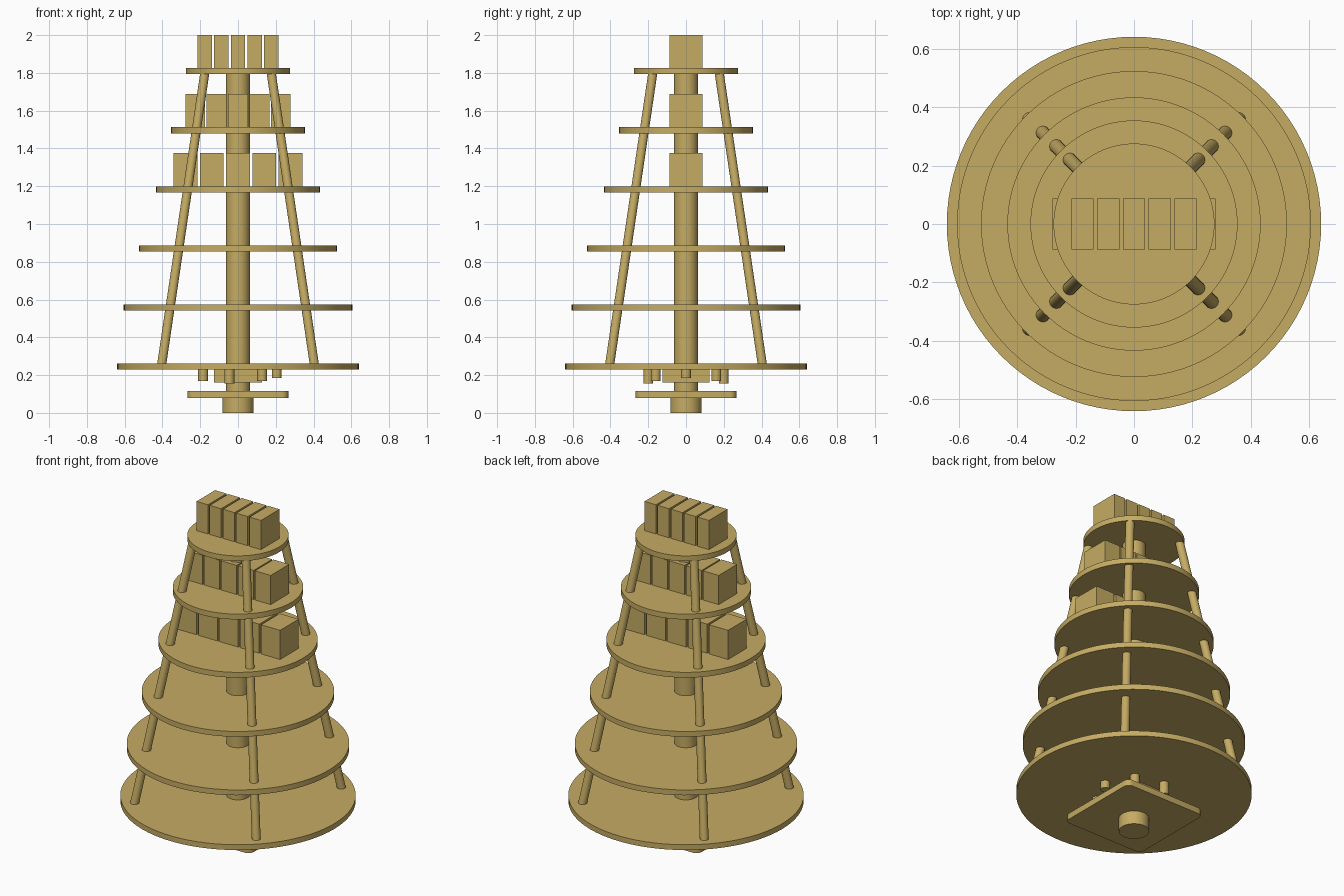
import bpy, bmesh, math
from mathutils import Vector

if "Cube" in bpy.data.objects:
    bpy.data.objects.remove(bpy.data.objects["Cube"])

tan = bpy.data.materials.new("warm_tan")
tan.diffuse_color = (0.56, 0.41, 0.125, 1)
tan.use_nodes = True
tan.node_tree.nodes["Principled BSDF"].inputs["Base Color"].default_value = tan.diffuse_color


def finish(name, bm, smooth=False):
    me = bpy.data.meshes.new(name)
    bm.to_mesh(me)
    bm.free()
    me.materials.append(tan)
    ob = bpy.data.objects.new(name, me)
    bpy.context.collection.objects.link(ob)
    if smooth:
        bpy.ops.object.select_all(action='DESELECT')
        ob.select_set(True)
        bpy.context.view_layer.objects.active = ob
        bpy.ops.object.shade_smooth_by_angle(angle=math.radians(35))
    return ob


def rod(name, a, b, r, sides=32):
    """Cylinder running from point a to point b."""
    a, b = Vector(a), Vector(b)
    d = b - a
    bm = bmesh.new()
    bmesh.ops.create_cone(bm, cap_ends=True, segments=sides,
                          radius1=r, radius2=r, depth=d.length)
    m = d.to_track_quat('Z', 'Y').to_matrix().to_4x4()
    m.translation = (a + b) / 2
    bm.transform(m)
    return finish(name, bm, True)


def box(name, centre, size, corner=0):
    bm = bmesh.new()
    bmesh.ops.create_cube(bm, size=1)
    bmesh.ops.scale(bm, vec=size, verts=bm.verts)
    bmesh.ops.translate(bm, vec=centre, verts=bm.verts)
    if corner:  # round the upright corners only
        edges = [e for e in bm.edges
                 if abs(e.verts[0].co.z - e.verts[1].co.z) > 1e-4]
        bmesh.ops.bevel(bm, geom=edges, offset=corner, segments=6,
                        profile=0.5, affect='EDGES')
    return finish(name, bm, bool(corner))


# Round shelves, shrinking upward
TOPS = [0.262 + 0.3126 * i for i in range(6)]
for i, (z, r) in enumerate(zip(TOPS, (0.64, 0.605, 0.523, 0.433, 0.354, 0.275))):
    rod(f"shelf_{i + 1}", (0, 0, z - 0.032), (0, 0, z), r, 96)

# Central column, foot and rounded base plate
rod("column", (0, 0, 0.11), (0, 0, TOPS[5] - 0.02), 0.063, 48)
rod("foot", (0, 0, 0), (0, 0, 0.085), 0.083, 48)
box("base_plate", (0, 0, 0.0985), (0.533, 0.533, 0.037), 0.035)

# Four slanted posts through the shelves
for sx in (-1, 1):
    for sy in (-1, 1):
        rod("post", (sx * 0.405, sy * 0.405, 0.25),
            (sx * 0.175, sy * 0.175, 1.805), 0.024)

# Drive housing and ring of seven pegs under the lowest shelf
box("housing", (0, 0, 0.198), (0.255, 0.25, 0.075))
for k, z in enumerate((0.185, 0.17, 0.155, 0.17, 0.17, 0.155, 0.17)):
    a = math.tau * k / 7
    x, y = 0.205 * math.cos(a), 0.205 * math.sin(a)
    rod("peg", (x, y, z), (x, y, 0.24), 0.026, 24)

# Rows of five blocks on the three upper shelves
for shelf, width, pitch in ((3, 0.126, 0.139), (4, 0.105, 0.113), (5, 0.076, 0.088)):
    z = TOPS[shelf]
    for i in range(-2, 3):
        box("block", (i * pitch, 0, z + 0.0875), (width, 0.176, 0.175))
